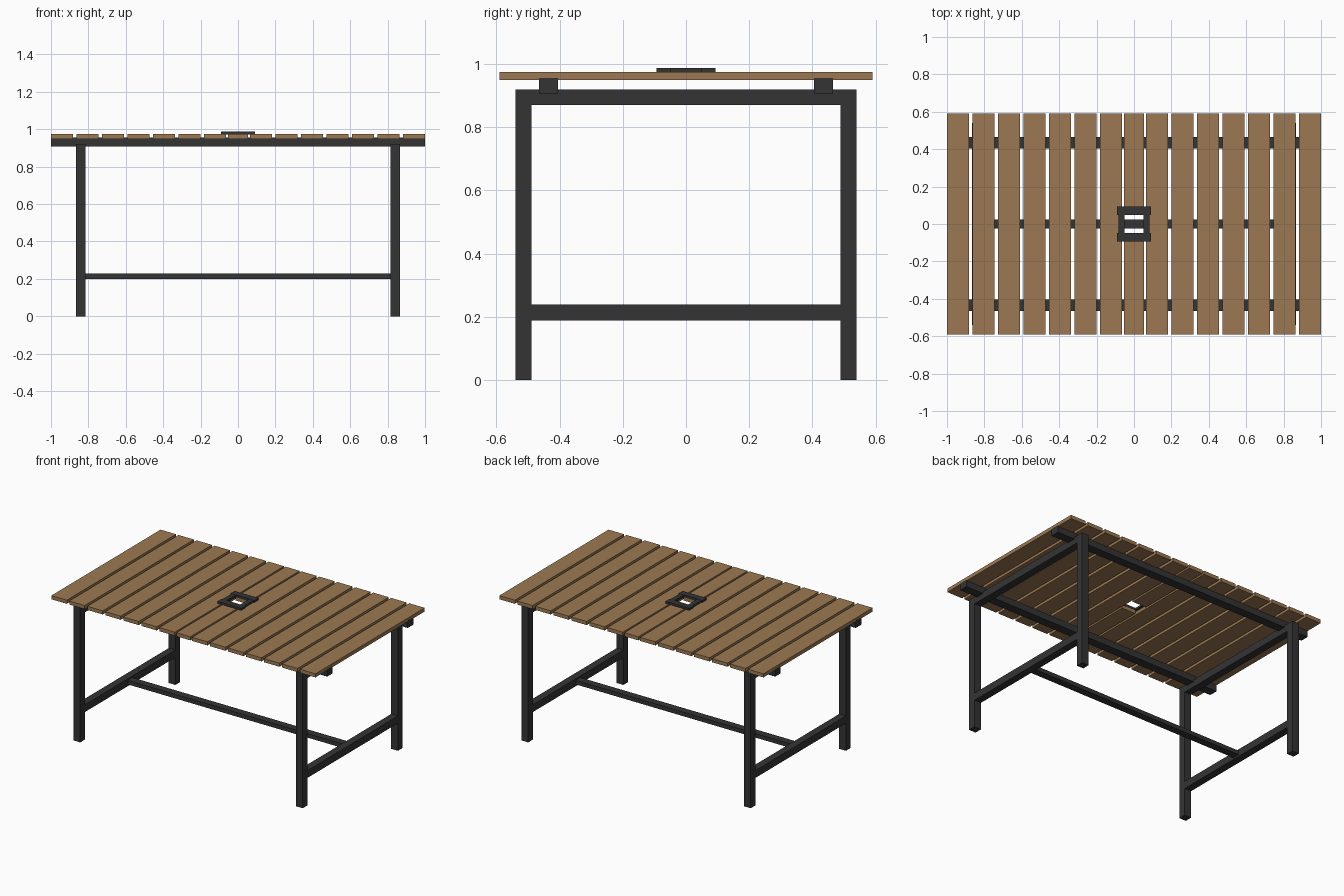
import bpy

if "Cube" in bpy.data.objects:
    bpy.data.objects.remove(bpy.data.objects["Cube"])


def material(name, rgb):
    m = bpy.data.materials.new(name)
    m.diffuse_color = (*rgb, 1)
    m.use_nodes = True
    m.node_tree.nodes["Principled BSDF"].inputs["Base Color"].default_value = m.diffuse_color
    return m


wood = material("brown wood", (0.33, 0.19, 0.085))
metal = material("dark metal", (0.034, 0.034, 0.035))


def box(name, x, y, z, mat):
    """Box from (min, max) ranges on each axis."""
    v = [(a, b, c) for a in x for b in y for c in z]
    f = [(0, 1, 3, 2), (4, 6, 7, 5), (0, 4, 5, 1),
         (2, 3, 7, 6), (0, 2, 6, 4), (1, 5, 7, 3)]
    me = bpy.data.meshes.new(name)
    me.from_pydata(v, [], f)
    me.materials.append(mat)
    ob = bpy.data.objects.new(name, me)
    bpy.context.collection.objects.link(ob)
    return ob


def flip(r, s):
    return tuple(sorted((r[0] * s, r[1] * s)))


SLAT_Z = (0.949, 0.974)

for s in (-1, 1):
    # seven full slats on each half of the top
    for i in range(7):
        x0 = 0.999 - 0.1361 * i
        box("table_slat", flip((x0 - 0.117, x0), s), (-0.59, 0.59), SLAT_Z, wood)
    # centre slat, split by the opening
    box("centre_slat", (-0.053, 0.053), flip((0.05, 0.59), s), SLAT_Z, wood)
    # frame around the opening
    box("opening_frame_end", (-0.09, 0.09), flip((0.049, 0.093), s), (0.972, 0.988), metal)
    box("opening_frame_side", flip((0.051, 0.084), s), (-0.05, 0.05), (0.972, 0.987), metal)
    # long rails under the slats
    box("top_rail", (-1, 1), flip((0.405, 0.465), s), (0.907, 0.955), metal)
    # end frames: two legs and two crossbars
    ex = flip((0.816, 0.867), s)
    for t in (-1, 1):
        box("leg", ex, flip((0.489, 0.539), t), (0, 0.92), metal)
    box("upper_crossbar", ex, (-0.489, 0.489), (0.87, 0.92), metal)
    box("lower_crossbar", ex, (-0.489, 0.489), (0.188, 0.238), metal)

# central stretcher between the end frames
box("stretcher", (-0.816, 0.816), (-0.025, 0.025), (0.2, 0.228), metal)
